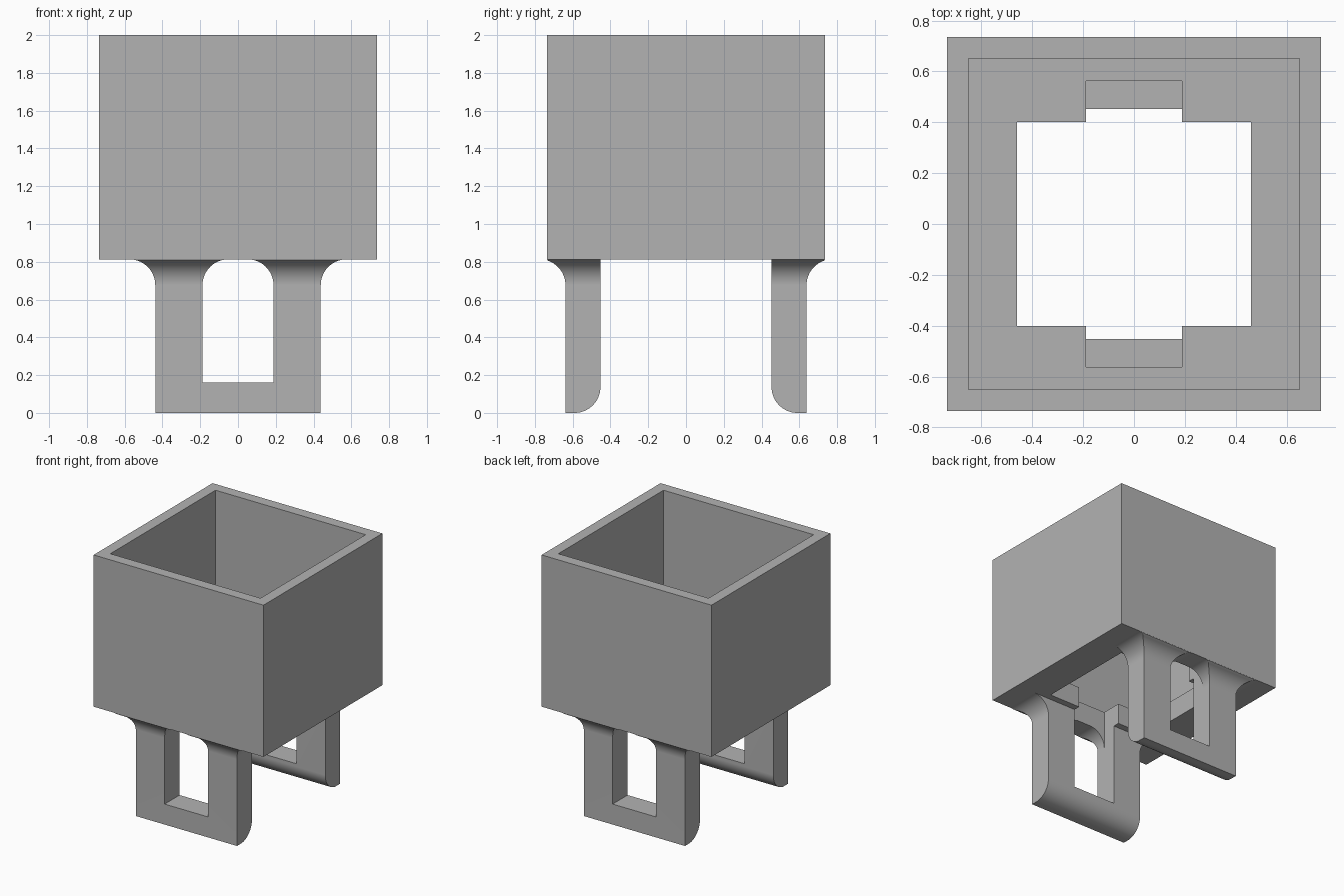
import bpy, bmesh, math

if "Cube" in bpy.data.objects:
    bpy.data.objects.remove(bpy.data.objects["Cube"])

HALF, INNER, TOP, BASE, FLOOR = 0.735, 0.65, 2.0, 0.813, 0.165
LEG_X, WIN_X, LEG_IN, LEG_OUT, SILL = 0.438, 0.188, 0.453, 0.638, 0.16
R, STEPS = 0.137, 14

grey = bpy.data.materials.new("plain grey")
grey.use_nodes = True
colour = (0.45, 0.45, 0.45, 1)
grey.diffuse_color = colour
grey.node_tree.nodes["Principled BSDF"].inputs["Base Color"].default_value = colour


def loft(name, rings):
    """Solid through a stack of matching rings of points."""
    bm = bmesh.new()
    loops = [[bm.verts.new(p) for p in ring] for ring in rings]
    n = len(loops[0])
    for a, b in zip(loops, loops[1:]):
        for i in range(n):
            j = (i + 1) % n
            bm.faces.new((a[i], a[j], b[j], b[i]))
    bm.faces.new(loops[0])
    bm.faces.new(loops[-1])
    bmesh.ops.recalc_face_normals(bm, faces=bm.faces)
    mesh = bpy.data.meshes.new(name)
    bm.to_mesh(mesh)
    bm.free()
    mesh.materials.append(grey)
    ob = bpy.data.objects.new(name, mesh)
    bpy.context.collection.objects.link(ob)
    return ob


def rect(x0, x1, y0, y1, z):
    return [(x0, y0, z), (x1, y0, z), (x1, y1, z), (x0, y1, z)]


def block(name, hx, hy, z0, z1):
    return loft(name, [rect(-hx, hx, -hy, hy, z) for z in (z0, z1)])


def combine(target, tool, operation):
    mod = target.modifiers.new("combine", 'BOOLEAN')
    mod.operation, mod.solver, mod.object = operation, 'EXACT', tool
    bpy.context.view_layer.objects.active = target
    bpy.ops.object.modifier_apply(modifier=mod.name)
    bpy.data.objects.remove(tool)


def column(sx, sy):
    """Leg upright that flares into the underside of the box."""
    def ring(d, z):
        return rect(sx * (WIN_X - d), sx * (LEG_X + d), sy * LEG_IN,
                    sy * min(LEG_OUT + d, HALF - 0.001), z)
    rings = [ring(0, SILL - 0.01)]
    for i in range(STEPS + 1):
        a = math.pi / 2 * i / STEPS
        rings.append(ring(R * (1 - math.cos(a)), BASE - R + R * math.sin(a)))
    rings.append(ring(R, BASE + 0.05))
    return loft("column", rings)


def crossbar(sy):
    """Bottom bar of a leg, rounded along its inner lower edge."""
    profile = [(LEG_IN, SILL), (LEG_OUT, SILL), (LEG_OUT, 0)]
    for i in range(STEPS + 1):
        a = math.pi / 2 * i / STEPS
        profile.append((LEG_IN + R * (1 - math.sin(a)), R * (1 - math.cos(a))))
    return loft("crossbar", [[(x, sy * y, z) for y, z in profile] for x in (-LEG_X, LEG_X)])


# Open box
holder = block("clip_on_box", HALF, HALF, BASE, TOP)
combine(holder, block("cavity", INNER, INNER, BASE + FLOOR, TOP + 0.1), 'DIFFERENCE')

# Two window-shaped legs
for sy in (-1, 1):
    for sx in (-1, 1):
        combine(holder, column(sx, sy), 'UNION')
    combine(holder, crossbar(sy), 'UNION')

# Floor opening and its notches over the leg windows
combine(holder, block("floor_opening", 0.46, 0.402, BASE - 0.05, BASE + FLOOR + 0.05), 'DIFFERENCE')
combine(holder, block("notch", WIN_X, 0.563, SILL, BASE + FLOOR + 0.05), 'DIFFERENCE')

# Clean up and shade
bm = bmesh.new()
bm.from_mesh(holder.data)
bmesh.ops.remove_doubles(bm, verts=bm.verts, dist=0.0002)
bmesh.ops.dissolve_limit(bm, angle_limit=math.radians(0.5), verts=bm.verts, edges=bm.edges)
bm.to_mesh(holder.data)
bm.free()
bpy.ops.object.select_all(action='DESELECT')
holder.select_set(True)
bpy.context.view_layer.objects.active = holder
bpy.ops.object.shade_smooth_by_angle(angle=math.radians(30))
weighted = holder.modifiers.new("weighted normals", 'WEIGHTED_NORMAL')
weighted.keep_sharp = True
